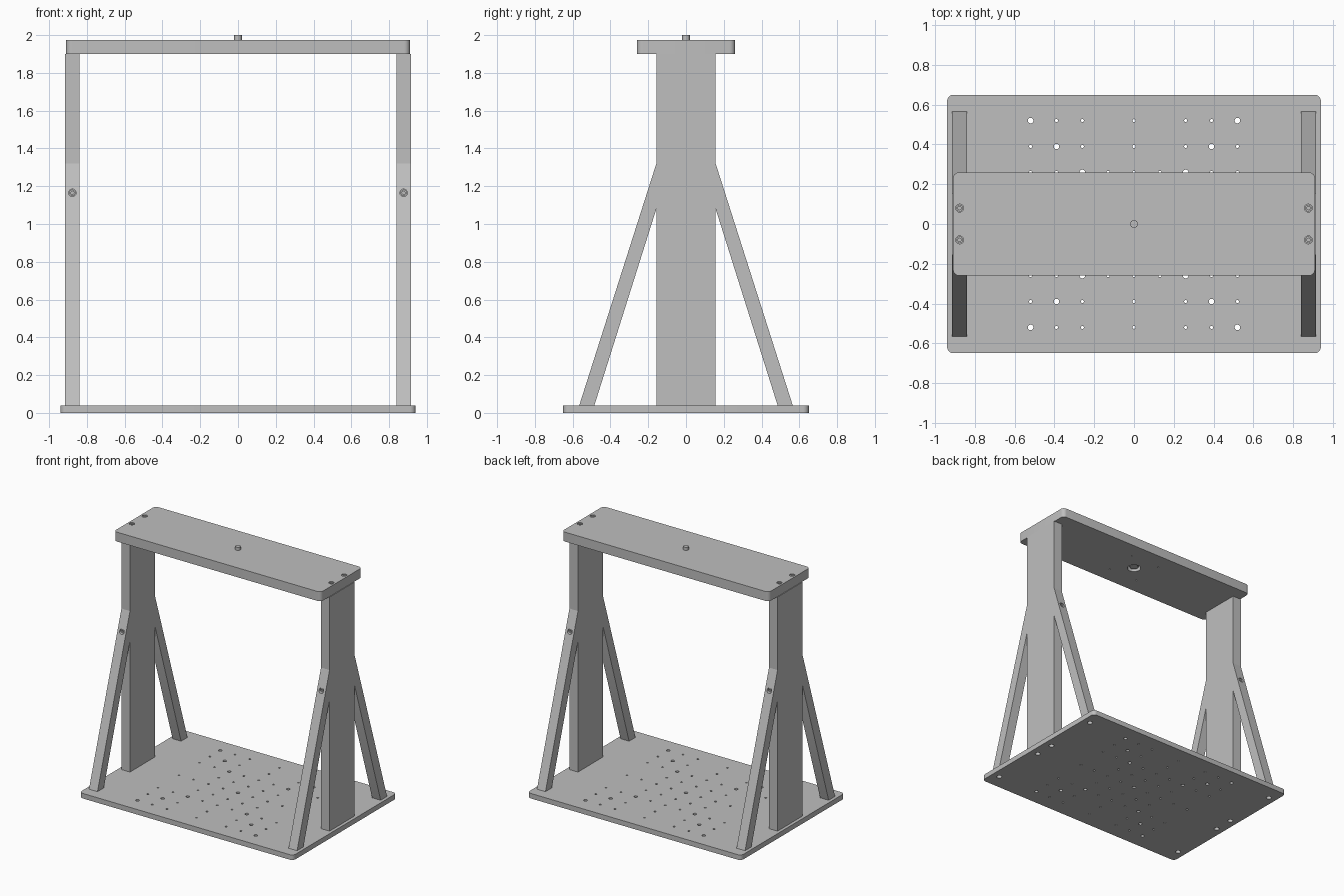
import bpy, bmesh, math
from mathutils import Matrix, Vector

cube = bpy.data.objects.get("Cube")
if cube:
    bpy.data.objects.remove(cube, do_unlink=True)

grey = bpy.data.materials.new("plain grey")
grey.use_nodes = True
grey.diffuse_color = (0.52, 0.52, 0.52, 1)
grey.node_tree.nodes["Principled BSDF"].inputs["Base Color"].default_value = (0.52, 0.52, 0.52, 1)


def finish(name, bm):
    bmesh.ops.recalc_face_normals(bm, faces=bm.faces)
    mesh = bpy.data.meshes.new(name)
    bm.to_mesh(mesh)
    bm.free()
    mesh.materials.append(grey)
    obj = bpy.data.objects.new(name, mesh)
    bpy.context.collection.objects.link(obj)
    return obj


def prism(name, points, offset):
    """Extrude a closed outline along an offset."""
    bm = bmesh.new()
    face = bm.faces.new([bm.verts.new(p) for p in points])
    ext = bmesh.ops.extrude_face_region(bm, geom=[face])
    moved = [v for v in ext["geom"] if isinstance(v, bmesh.types.BMVert)]
    bmesh.ops.translate(bm, verts=moved, vec=offset)
    return finish(name, bm)


def plate(name, hx, hy, z0, z1, r=0.03, steps=6):
    """Flat plate with rounded corners."""
    pts = []
    for i, (sx, sy) in enumerate([(1, 1), (-1, 1), (-1, -1), (1, -1)]):
        for k in range(steps + 1):
            a = (i + k / steps) * math.pi / 2
            pts.append((sx * (hx - r) + r * math.cos(a), sy * (hy - r) + r * math.sin(a), z0))
    return prism(name, pts, (0, 0, z1 - z0))


def rod(bm, start, end, r, sides=16):
    a, b = Vector(start), Vector(end)
    turn = (b - a).to_track_quat('Z', 'Y').to_matrix().to_4x4()
    bmesh.ops.create_cone(bm, cap_ends=True, segments=sides, radius1=r, radius2=r,
                          depth=(b - a).length, matrix=Matrix.Translation((a + b) / 2) @ turn)


def rods(name, items):
    bm = bmesh.new()
    for item in items:
        rod(bm, *item)
    return finish(name, bm)


def smooth(obj):
    bpy.ops.object.select_all(action='DESELECT')
    obj.select_set(True)
    bpy.context.view_layer.objects.active = obj
    bpy.ops.object.shade_smooth_by_angle(angle=math.radians(35))


def drill(obj, items):
    """Cut holes and remove the cutter."""
    cutter = rods("hole_cutter", items)
    cutter.hide_render = True
    mod = obj.modifiers.new("holes", 'BOOLEAN')
    mod.operation = 'DIFFERENCE'
    mod.solver = 'EXACT'
    mod.object = cutter
    bpy.context.view_layer.objects.active = obj
    bpy.ops.object.modifier_apply(modifier=mod.name)
    bpy.data.objects.remove(cutter, do_unlink=True)
    smooth(obj)


BASE, BEAM, TOP = 0.04, 1.90, 1.975
XI, XO, XM = 0.84, 0.915, 0.877

# Base plate with a mounting hole pattern and screw pockets below
base = plate("base_plate", 0.94, 0.65, 0, BASE)
steps = [0.13 * i for i in range(-4, 5)]
holes = []
for x in steps:
    for y in steps:
        inner = 0.1 < abs(x) < 0.2 or 0.1 < abs(y) < 0.2
        if inner and max(abs(x), abs(y)) > 0.3:
            continue
        big = abs(abs(x) - abs(y)) < 0.01 and not inner
        holes.append(((x, y, -0.02), (x, y, 0.06), 0.014 if big else 0.008, 12))
screw_spots = [(sx * XM, y) for sx in (-1, 1) for y in (-0.53, -0.08, 0.08, 0.53)]
holes += [((x, y, -0.02), (x, y, 0.025), 0.02) for x, y in screw_spots]
drill(base, holes)

# Top beam with sunk screws and a central bolt recess
beam = plate("top_beam", 0.91, 0.26, BEAM, TOP)
bolt_spots = [(sx * XM, sy * 0.08) for sx in (-1, 1) for sy in (-1, 1)]
holes = [((x, y, TOP - 0.03), (x, y, TOP + 0.02), 0.02) for x, y in bolt_spots]
holes.append(((0, 0, BEAM - 0.02), (0, 0, BEAM + 0.035), 0.05, 32))
holes += [((sx * 0.13, sy * 0.13, BEAM - 0.02), (sx * 0.13, sy * 0.13, BEAM + 0.03), 0.006, 8)
          for sx in (-1, 1) for sy in (-1, 1)]
drill(beam, holes)
for i, (x, y) in enumerate(bolt_spots):
    head = rods(f"beam_screw_{i + 1}", [((x, y, TOP - 0.032), (x, y, TOP - 0.006), 0.017)])
    drill(head, [((x, y, TOP - 0.02), (x, y, TOP + 0.02), 0.009, 6)])

# Central stud with its hidden head
stud = rods("centre_stud", [((0, 0, BEAM + 0.02), (0, 0, 2.0), 0.02, 24)])
smooth(stud)
head = rods("stud_head", [((0, 0, BEAM + 0.01), (0, 0, BEAM + 0.036), 0.035, 6)])

# Columns and diagonal braces on both sides
for side, sx in (("left", 1), ("right", -1)):
    x0, wide = sx * XI, (sx * (XO - XI), 0, 0)
    prism(f"{side}_column", [(x0, -0.157, BASE), (x0, 0.157, BASE),
                             (x0, 0.157, BEAM), (x0, -0.157, BEAM)], wide)
    for end, sy in (("front", -1), ("back", 1)):
        outline = [(0.565, BASE), (0.485, BASE), (0.157, 1.08), (0.157, 1.32)]
        brace = prism(f"{side}_{end}_brace", [(x0, sy * y, z) for y, z in outline], wide)
        x, z = sx * XM, 1.165
        drill(brace, [((x, sy * 0.178, z), (x, sy * 0.26, z), 0.02)])
        screw = rods(f"{side}_{end}_brace_screw",
                     [((x, sy * 0.176, z), (x, sy * 0.194, z), 0.017)])
        drill(screw, [((x, sy * 0.185, z), (x, sy * 0.22, z), 0.009, 6)])
